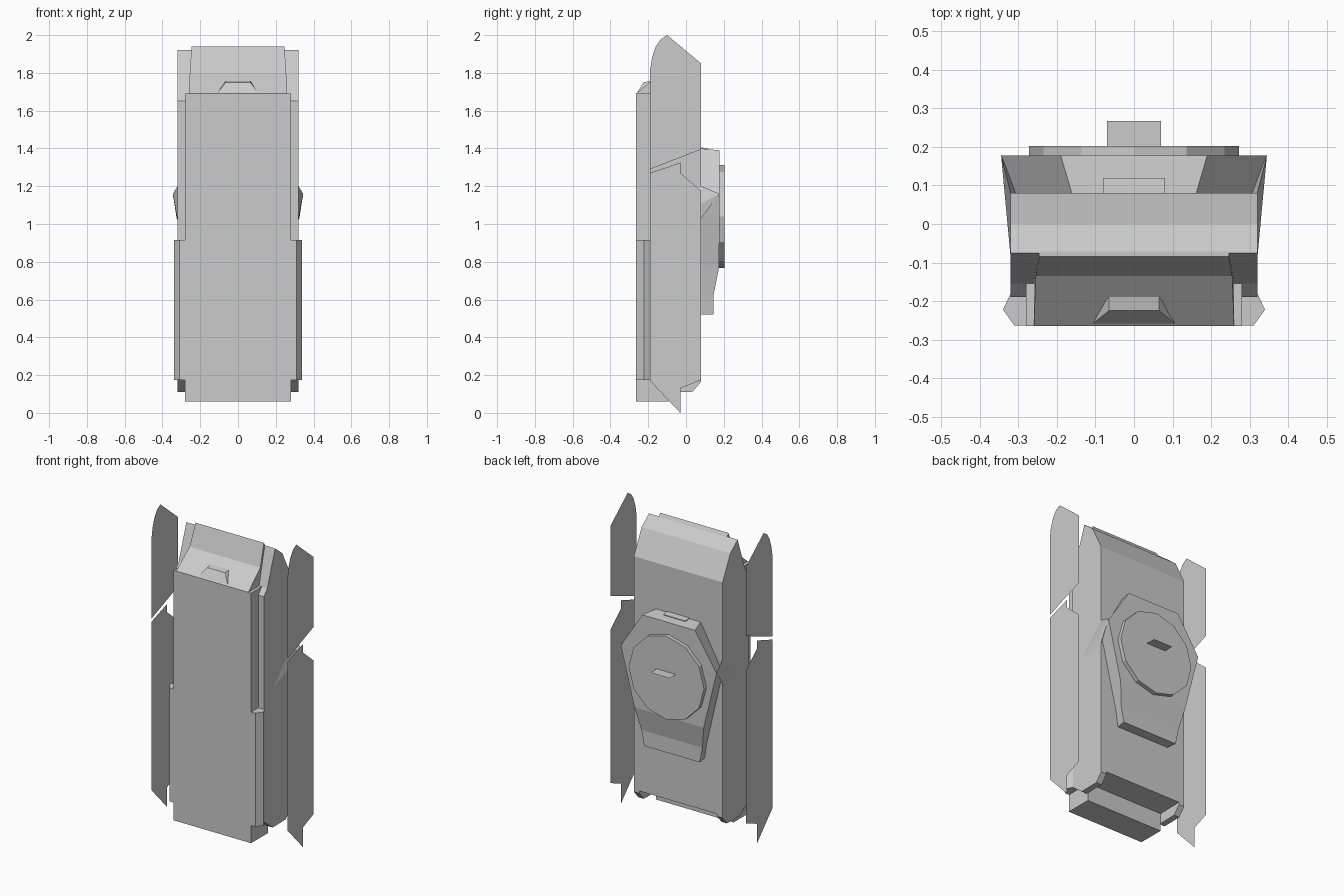
import bpy, bmesh, math
from mathutils import Vector

if "Cube" in bpy.data.objects:
    bpy.data.objects.remove(bpy.data.objects["Cube"])


def finish(name, bm):
    if len(bm.faces) > 1:
        bmesh.ops.recalc_face_normals(bm, faces=bm.faces)
    me = bpy.data.meshes.new(name)
    bm.to_mesh(me)
    bm.free()
    ob = bpy.data.objects.new(name, me)
    bpy.context.collection.objects.link(ob)
    return ob


def loft(name, rings):
    """Join closed rings of equal length and cap both ends."""
    bm = bmesh.new()
    rows = [[bm.verts.new(p) for p in r] for r in rings]
    n = len(rows[0])
    for a, b in zip(rows, rows[1:]):
        for i in range(n):
            j = (i + 1) % n
            bm.faces.new((a[i], a[j], b[j], b[i]))
    bm.faces.new(rows[0])
    bm.faces.new(rows[-1])
    return finish(name, bm)


def side_prism(name, yz, x0, x1):
    return loft(name, [[(x, y, z) for y, z in yz] for x in (x0, x1)])


def plan_prism(name, xy, z0, z1):
    return loft(name, [[(x, y, z) for x, y in xy] for z in (z0, z1)])


def sheet(name, pts):
    bm = bmesh.new()
    bm.faces.new([bm.verts.new(p) for p in pts])
    return finish(name, bm)


# main slab with sloped top
side_prism("body", [(-.19, .175), (-.19, 1.65), (-.155, 1.69), (-.075, 1.92),
                    (0, 1.86), (.08, 1.70), (.08, .18)], -.32, .32)

# raised front panel, reaching below the body
side_prism("front_panel", [(-.265, .06), (-.265, 1.69), (-.15, 1.69),
                           (-.15, .18), (-.09, .18), (-.09, .06)], -.28, .28)

# sloped hood above the front panel, slightly narrower at the top
side = [(-.265, 1.69, .26), (-.135, 1.80, .255), (-.085, 1.94, .246),
        (-.07, 1.915, .246), (-.15, 1.69, .26)]
loft("top_hood", [[(s * x, y, z) for y, z, x in side] for s in (-1, 1)])

# small trapezoid hump at the hood's lower edge
loft("hood_hump", [[(-.115, -.265, 1.685), (-.065, -.225, 1.75),
                    (.065, -.225, 1.75), (.115, -.265, 1.685)],
                   [(-.115, -.24, 1.685), (-.065, -.19, 1.757),
                    (.065, -.19, 1.757), (.115, -.24, 1.685)]])

# mirrored parts
for s, tag in ((-1, "left"), (1, "right")):
    # chamfered lower rail beside the front panel
    plan_prism("lower_rail_" + tag,
               [(s * x, y) for x, y in ((.275, -.264), (.31, -.264), (.34, -.222),
                                        (.32, -.18), (.275, -.18))], .175, .915)
    # foot under each side of the body
    side_prism("foot_" + tag, [(-.19, .18), (-.1, .11), (.035, .112),
                               (.08, .165), (.08, .185)], s * .28, s * .32)
    # floating thin side plates
    sheet("upper_plate_" + tag, [(s * .49, y, z) for y, z in (
        (-.19, 1.29), (-.19, 1.82), (-.18, 1.88), (-.16, 1.94), (-.135, 1.977),
        (-.1, 2.0), (.08, 1.85), (.08, 1.395))])
    sheet("lower_plate_" + tag, [(s * .49, y, z) for y, z in (
        (-.19, .17), (-.19, 1.27), (-.03, 1.325), (-.03, 1.27), (.08, 1.175),
        (.08, .175), (-.03, .13), (-.03, 0))])
    # pointed strut from the rear mount along the body side
    bm = bmesh.new()
    for p in ((.32, -.09, 1.02), (.345, .178, 1.16), (.32, .08, 1.2),
              (.325, .08, 1.03), (.3, .08, 1.1)):
        bm.verts.new((s * p[0], p[1], p[2]))
    bmesh.ops.convex_hull(bm, input=bm.verts)
    finish("side_strut_" + tag, bm)

# rear mount: rows of (z at base, half-width at base, z at back, half-width, depth)
rows = [(1.40, .16, 1.39, .19, .178), (1.11, .32, 1.15, .345, .178),
        (.77, .24, .77, .25, .175), (.62, .205, .62, .22, .145),
        (.52, .19, .52, .20, .145)]
loft("rear_mount", [[(-bw, .075, bz), (-w, d, z), (w, d, z), (bw, .075, bz)]
                    for bz, bw, z, w, d in rows])

# small block on top of the mount
side_prism("mount_top_block", [(.08, 1.37), (.08, 1.405), (.12, 1.40), (.12, 1.37)],
           -.08, .08)

# twelve-sided disc
ring = [(.272 * math.cos(i * math.pi / 6), 1.04 + .272 * math.sin(i * math.pi / 6))
        for i in range(12)]
loft("rear_disc", [[(x, y, z) for x, z in ring] for y in (.17, .203)])

# thin flat handle
sheet("handle", [(-.07, .2, 1.08), (.07, .2, 1.08), (.07, .268, 1.08), (-.07, .268, 1.08)])
